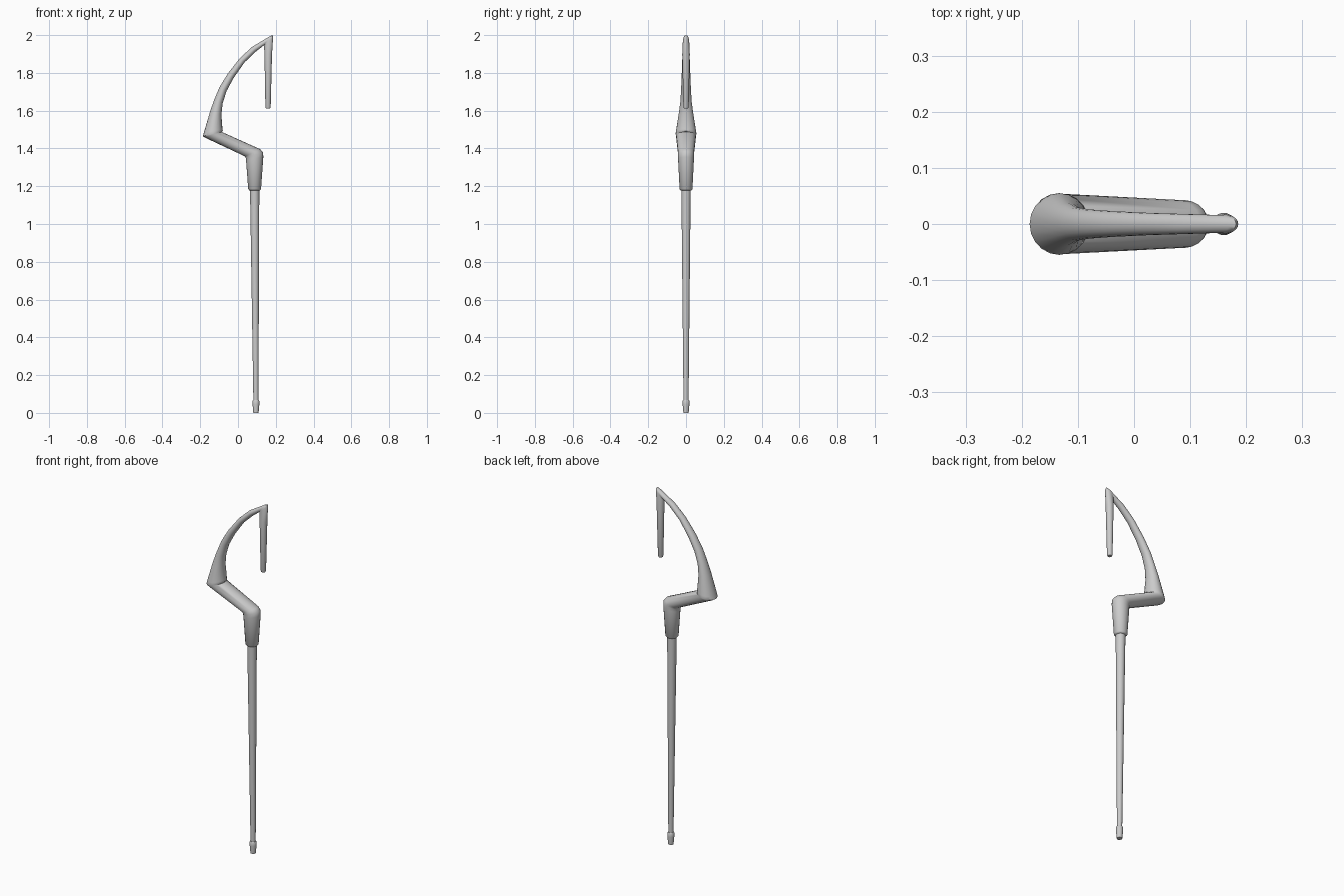
import bpy, bmesh, math
from mathutils import Vector

N = 20


def loft(name, sections):
    """Skin elliptical sections given as (left x, left z, right x, right z, y radius)."""
    bm = bmesh.new()
    rings = []
    for lx, lz, rx, rz, ry in sections:
        a, b = Vector((lx, 0, lz)), Vector((rx, 0, rz))
        mid, half = (a + b) / 2, (b - a) / 2
        ring = []
        for i in range(N):
            t = 2 * math.pi * i / N
            ring.append(bm.verts.new(mid + half * math.cos(t) + Vector((0, ry * math.sin(t), 0))))
        rings.append(ring)
    for p, q in zip(rings, rings[1:]):
        for i in range(N):
            j = (i + 1) % N
            bm.faces.new((p[i], p[j], q[j], q[i]))
    bm.faces.new(rings[0])
    bm.faces.new(rings[-1])
    bmesh.ops.recalc_face_normals(bm, faces=bm.faces)
    mesh = bpy.data.meshes.new(name)
    bm.to_mesh(mesh)
    bm.free()
    ob = bpy.data.objects.new(name, mesh)
    bpy.context.collection.objects.link(ob)
    bpy.ops.object.select_all(action='DESELECT')
    bpy.context.view_layer.objects.active = ob
    ob.select_set(True)
    bpy.ops.object.shade_smooth_by_angle(angle=math.radians(50))
    return ob


def level(x, z, r):
    return (x - r, z, x + r, z, r)


# Curved hook handle: socket, slanted bar, tapering arc, hanging spike
loft("hook_handle", [
    level(0.088, 1.178, 0.028),
    level(0.088, 1.185, 0.034),
    (0.043, 1.335, 0.134, 1.355, 0.042),
    (0.041, 1.350, 0.133, 1.378, 0.043),
    (0.037, 1.358, 0.118, 1.396, 0.043),
    (-0.178, 1.459, -0.085, 1.487, 0.054),
    (-0.186, 1.464, -0.080, 1.492, 0.055),
    (-0.181, 1.482, -0.082, 1.502, 0.053),
    (-0.148, 1.595, -0.088, 1.580, 0.038),
    (-0.127, 1.655, -0.081, 1.640, 0.030),
    (-0.099, 1.722, -0.060, 1.705, 0.026),
    (-0.055, 1.795, -0.022, 1.775, 0.023),
    (0.010, 1.878, 0.035, 1.856, 0.020),
    (0.075, 1.938, 0.095, 1.913, 0.018),
    (0.170, 1.995, 0.132, 1.942, 0.016),
    (0.182, 2.000, 0.137, 1.945, 0.016),
    (0.186, 1.990, 0.138, 1.940, 0.017),
    (0.180, 1.900, 0.140, 1.900, 0.020),
    (0.173, 1.620, 0.145, 1.620, 0.014),
    (0.170, 1.612, 0.148, 1.612, 0.011),
])

# Long tapering shaft
loft("shaft", [level(0.088, 1.22, 0.025), level(0.095, 0.03, 0.013)])

# Foot tip
loft("foot_tip", [
    level(0.095, 0.068, 0.015),
    level(0.095, 0.063, 0.018),
    level(0.095, 0.045, 0.018),
    level(0.095, 0.0, 0.014),
])
